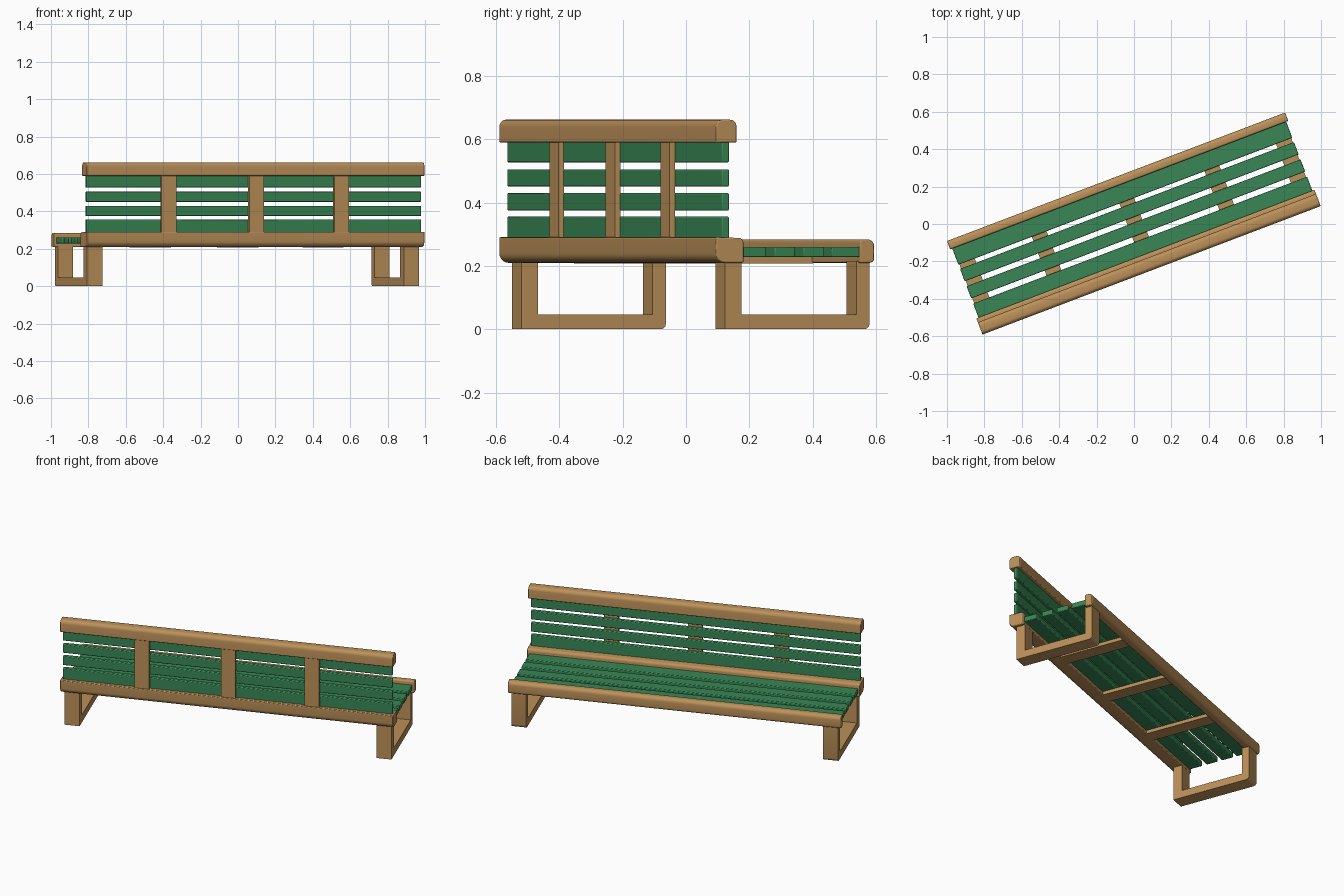
import bpy, bmesh, math
from mathutils import Vector

if "Cube" in bpy.data.objects:
    bpy.data.objects.remove(bpy.data.objects["Cube"])

TURN = math.radians(20.8)      # the whole bench stands turned about z


def material(name, rgb):
    m = bpy.data.materials.new(name)
    m.diffuse_color = (*rgb, 1)
    m.use_nodes = True
    m.node_tree.nodes["Principled BSDF"].inputs["Base Color"].default_value = m.diffuse_color
    return m


WOOD = material("brown_wood", (0.50, 0.28, 0.10))
GREEN = material("green_slats", (0.04, 0.24, 0.09))


def rounded(points, steps=5):
    """Profile from (v, z, radius) corners, with arcs where radius > 0."""
    out = []
    for i, (v, z, r) in enumerate(points):
        p = Vector((v, z))
        if r == 0:
            out.append(p)
            continue
        a = p + (Vector(points[i - 1][:2]) - p).normalized() * r
        b = p + (Vector(points[(i + 1) % len(points)][:2]) - p).normalized() * r
        centre = a + b - p
        for k in range(steps + 1):
            t = math.pi / 2 * k / steps
            out.append(centre + (a - centre) * math.cos(t) + (b - centre) * math.sin(t))
    return out


def prism(name, profile, u0, u1, mat, bevel=0.004):
    """Extrude a (v, z) profile along the bench length from u0 to u1."""
    bm = bmesh.new()
    face = bm.faces.new([bm.verts.new((u0, p[0], p[1])) for p in profile])
    new = bmesh.ops.extrude_face_region(bm, geom=[face])["geom"]
    bmesh.ops.translate(bm, vec=(u1 - u0, 0, 0),
                        verts=[g for g in new if isinstance(g, bmesh.types.BMVert)])
    bmesh.ops.recalc_face_normals(bm, faces=bm.faces)
    mesh = bpy.data.meshes.new(name)
    bm.to_mesh(mesh)
    bm.free()
    mesh.materials.append(mat)
    ob = bpy.data.objects.new(name, mesh)
    bpy.context.collection.objects.link(ob)
    ob.rotation_euler.z = TURN
    if bevel:
        mod = ob.modifiers.new("edge_bevel", "BEVEL")
        mod.width = bevel
        mod.segments = 2
        mod.limit_method = 'ANGLE'
        mod.angle_limit = math.radians(50)
    bpy.ops.object.select_all(action='DESELECT')
    bpy.context.view_layer.objects.active = ob
    ob.select_set(True)
    bpy.ops.object.shade_smooth_by_angle(angle=math.radians(35))
    return ob


def rect(v0, v1, z0, z1):
    return [(v0, z0), (v1, z0), (v1, z1), (v0, z1)]


# Long rails: top of backrest, foot of backrest, front edge of seat
R = 0.967
prism("top_rail", rounded([(-.265, .59, 0), (-.195, .59, 0), (-.195, .662, .022),
                           (-.265, .662, .022)]), -R, R, WOOD)
prism("back_seat_rail", rounded([(-.265, .21, .03), (-.172, .21, 0), (-.172, .288, .015),
                                 (-.265, .291, 0)]), -R, R, WOOD)
prism("front_seat_rail", rounded([(.222, .21, 0), (.27, .21, .015), (.27, .284, .022),
                                  (.222, .284, .01)]), -R, R, WOOD)

# Backrest slats
for i, (z0, z1) in enumerate([(.285, .356), (.375, .430), (.451, .505), (.527, .595)]):
    prism(f"back_slat_{i + 1}", rect(-.242, -.217, z0, z1), -.957, .957, GREEN)

# Seat slats
for i, (v0, v1) in enumerate([(-.178, -.092), (-.063, .007), (.035, .106), (.130, .226)]):
    prism(f"seat_slat_{i + 1}", rect(v0, v1, .228, .260), -.955, .955, GREEN)

# Backrest uprights and the seat braces in line with them
for i, u in enumerate([-.493, .008, .495]):
    prism(f"back_upright_{i + 1}", rect(-.259, -.241, .285, .595), u - .042, u + .042, WOOD, 0)
    prism(f"seat_brace_{i + 1}", rect(-.175, .225, .207, .229), u - .042, u + .042, WOOD, 0)

# U-shaped legs, mirrored to both ends
leg = rounded([(-.228, .215, 0), (-.228, 0, 0), (.26, 0, .018), (.26, .215, 0),
               (.215, .215, 0), (.215, .046, 0), (-.173, .046, 0), (-.173, .215, 0)], 3)
for side, s in (("left", -1), ("right", 1)):
    prism(f"{side}_leg", leg, s * .862, s * .949, WOOD, 0)
